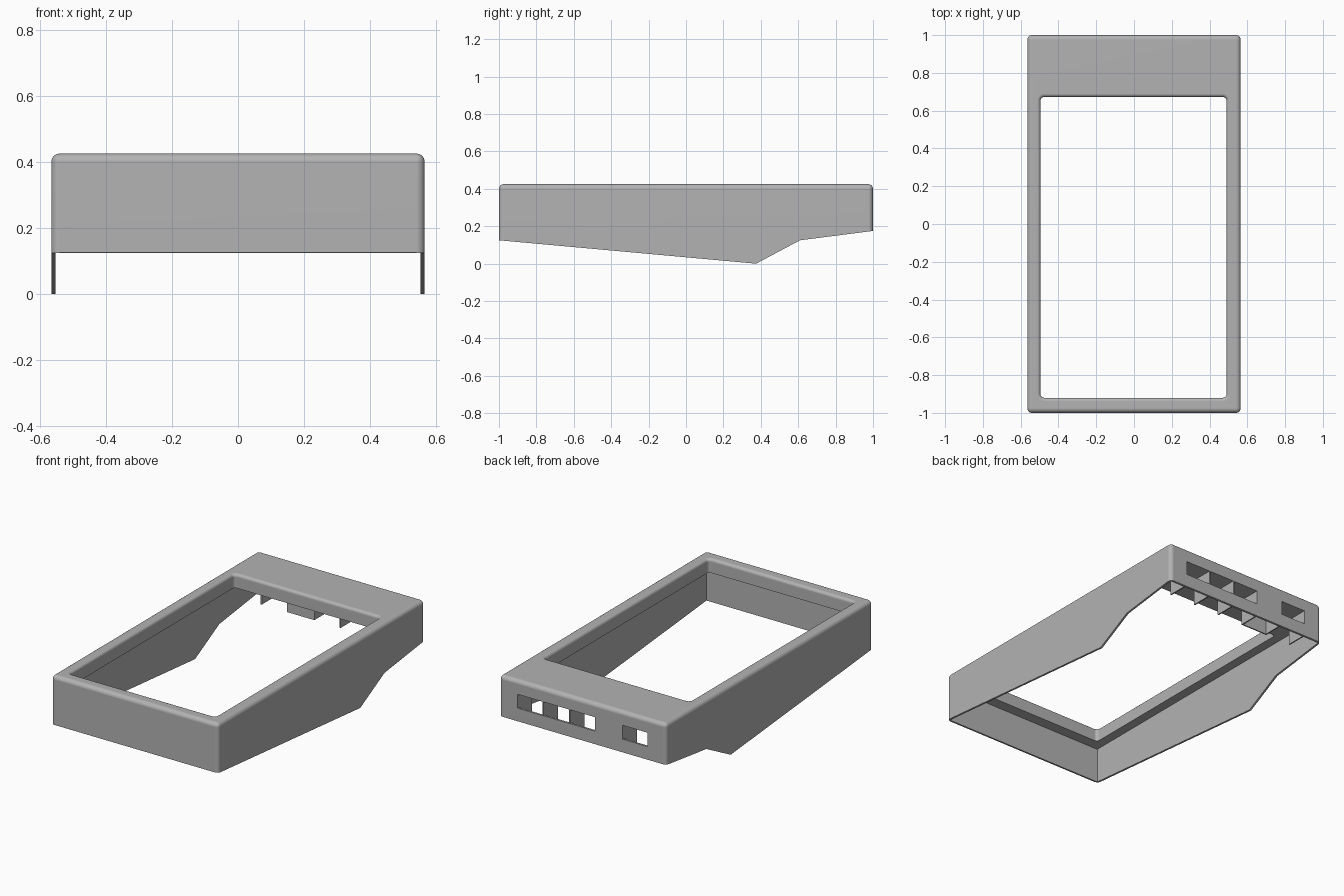
import bpy, bmesh
from math import sin, cos, pi, radians

cube = bpy.data.objects.get("Cube")
if cube:
    bpy.data.objects.remove(cube, do_unlink=True)

HALF_X, HALF_Y, TOP = 0.565, 1.0, 0.425
WALL, UNDER, ROUND = 0.012, 0.34, 0.025

grey = bpy.data.materials.new("grey plastic")
grey.use_nodes = True
colour = (0.45, 0.45, 0.45, 1)
grey.diffuse_color = colour
grey.node_tree.nodes["Principled BSDF"].inputs["Base Color"].default_value = colour


def make_object(name, bm):
    bmesh.ops.recalc_face_normals(bm, faces=bm.faces)
    mesh = bpy.data.meshes.new(name)
    bm.to_mesh(mesh)
    bm.free()
    mesh.materials.append(grey)
    ob = bpy.data.objects.new(name, mesh)
    bpy.context.collection.objects.link(ob)
    return ob


def loft(name, rings):
    """Join closed rings of points and cap both ends."""
    bm = bmesh.new()
    loops = [[bm.verts.new(p) for p in ring] for ring in rings]
    n = len(loops[0])
    for a, b in zip(loops, loops[1:]):
        for i in range(n):
            bm.faces.new((a[i], a[(i + 1) % n], b[(i + 1) % n], b[i]))
    bm.faces.new(loops[0])
    bm.faces.new(loops[-1])
    return make_object(name, bm)


def box(name, x0, x1, y0, y1, z0, z1):
    return loft(name, [[(x0, y0, z), (x1, y0, z), (x1, y1, z), (x0, y1, z)]
                       for z in (z0, z1)])


def rounded_ring(x0, x1, y0, y1, r, z, steps=6):
    ring = []
    corners = [(x1 - r, y1 - r), (x0 + r, y1 - r), (x0 + r, y0 + r), (x1 - r, y0 + r)]
    for k, (cx, cy) in enumerate(corners):
        for i in range(steps + 1):
            a = (k + i / steps) * pi / 2
            ring.append((cx + r * cos(a), cy + r * sin(a), z))
    return ring


def cut(target, cutter):
    cutter.hide_render = True
    mod = target.modifiers.new("cut", 'BOOLEAN')
    mod.operation, mod.solver, mod.object = 'DIFFERENCE', 'EXACT', cutter
    bpy.context.view_layer.objects.active = target
    bpy.ops.object.modifier_apply(modifier=mod.name)
    bpy.data.objects.remove(cutter, do_unlink=True)


# Housing: side profile carried across the width
profile = [(-HALF_Y, 0.125), (0.375, 0), (0.61, 0.125), (HALF_Y, 0.175),
           (HALF_Y, TOP), (-HALF_Y, TOP)]
housing = loft("housing", [[(x, y, z) for y, z in profile] for x in (-HALF_X, HALF_X)])

# Round the upper rim and the four upright corners
bm = bmesh.new()
bm.from_mesh(housing.data)
rim = []
for e in bm.edges:
    a, b = (v.co for v in e.verts)
    on_top = min(a.z, b.z) > TOP - 0.001
    upright = abs(a.x - b.x) + abs(a.y - b.y) < 0.001
    if on_top or upright:
        rim.append(e)
bmesh.ops.bevel(bm, geom=rim, offset=ROUND, segments=6, profile=0.5, affect='EDGES')
bm.to_mesh(housing.data)
bm.free()

# Hollow underside
cut(housing, box("cavity", -HALF_X + WALL, HALF_X - WALL,
                 -HALF_Y + WALL, HALF_Y - WALL, -0.5, UNDER))

# Large opening with a rounded upper lip
lip = 0.018
steps = [(0, 0.2)] + [(lip * (1 - cos(a)), TOP - lip + lip * sin(a))
                      for a in [i * pi / 10 for i in range(6)]]
steps.append((lip, TOP + 0.1))
cut(housing, loft("opening", [rounded_ring(-0.495 - g, 0.49 + g, -0.92 - g, 0.672 + g,
                                           0.02 + g, z) for g, z in steps]))

# Sockets in the back wall: three together and one apart
PITCH, FIRST, GAP = 0.178, 0.445, 0.008
for i in (0, 1, 2, 4):
    x = FIRST - i * PITCH
    cut(housing, box("socket", x - PITCH + GAP / 2, x - GAP / 2, 0.95, 1.1, 0.255, UNDER))

# Thin ribs between the sockets
parts = [housing]
for i in range(6):
    x = FIRST - i * PITCH
    parts.append(box(f"socket_rib_{i + 1}", x - GAP / 2, x + GAP / 2,
                     0.86, HALF_Y - WALL, 0.178, UNDER))

# Plate closing the bay that has no socket
x = FIRST - 3 * PITCH
parts.append(box("blank_bay_plate", x - PITCH, x, 0.86, 0.868, 0.178, UNDER))

# Smooth rounded edges, flat panels
for ob in parts:
    bpy.ops.object.select_all(action='DESELECT')
    ob.select_set(True)
    bpy.context.view_layer.objects.active = ob
    bpy.ops.object.shade_smooth_by_angle(angle=radians(30))
normals = housing.modifiers.new("weighted normals", 'WEIGHTED_NORMAL')
normals.keep_sharp = True
